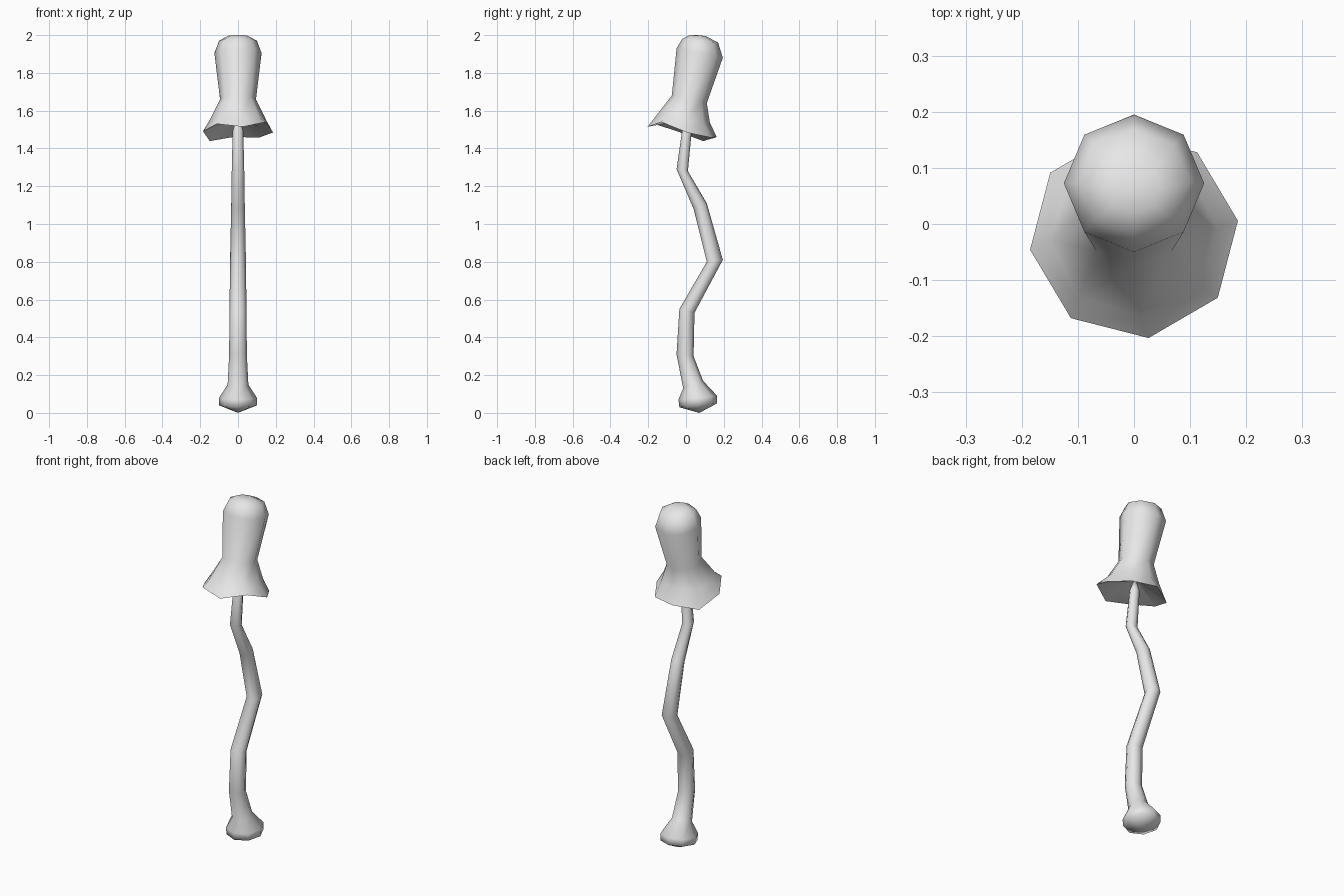
import bpy, bmesh, math

cube = bpy.data.objects.get("Cube")
if cube:
    bpy.data.objects.remove(cube, do_unlink=True)

SIDES = 8

grey = bpy.data.materials.new("plain grey")
grey.use_nodes = True
colour = (0.8, 0.8, 0.8, 1)
grey.diffuse_color = colour
grey.node_tree.nodes["Principled BSDF"].inputs["Base Color"].default_value = colour


def loft(name, rings, start, end, wave=None, wave_ring=None):
    """Skin tilted rings (front y, z, back y, z, half width, twist) and close with end points."""
    bm = bmesh.new()
    loops = []
    for k, (fy, fz, by, bz, half, twist) in enumerate(rings):
        loop = []
        for i in range(SIDES):
            a = math.tau * i / SIDES + math.radians(twist)
            t = (1 + math.sin(a)) / 2
            z = fz + (bz - fz) * t
            if k == wave_ring:
                z += wave[i]
            loop.append(bm.verts.new((half * math.cos(a), fy + (by - fy) * t, z)))
        loops.append(loop)
    first = bm.verts.new((0, *start))
    last = bm.verts.new((0, *end))
    for i in range(SIDES):
        j = (i + 1) % SIDES
        bm.faces.new((first, loops[0][j], loops[0][i]))
        bm.faces.new((last, loops[-1][i], loops[-1][j]))
        for lower, upper in zip(loops, loops[1:]):
            bm.faces.new((lower[i], lower[j], upper[j], upper[i]))
    bmesh.ops.recalc_face_normals(bm, faces=bm.faces[:])
    mesh = bpy.data.meshes.new(name)
    bm.to_mesh(mesh)
    bm.free()
    mesh.materials.append(grey)
    obj = bpy.data.objects.new(name, mesh)
    bpy.context.collection.objects.link(obj)
    bpy.ops.object.select_all(action='DESELECT')
    obj.select_set(True)
    bpy.context.view_layer.objects.active = obj
    bpy.ops.object.shade_smooth_by_angle(angle=math.radians(75))
    return obj


# Crooked stem with a bulbous foot
loft("stem", [
    (-0.035, 0.03, 0.165, 0.05, 0.10, 0),
    (-0.04, 0.07, 0.165, 0.09, 0.10, 0),
    (-0.015, 0.13, 0.09, 0.17, 0.055, 0),
    (-0.05, 0.31, 0.04, 0.30, 0.047, 0),
    (-0.035, 0.55, 0.045, 0.53, 0.045, 0),
    (0.11, 0.80, 0.195, 0.81, 0.042, 0),
    (0.04, 1.08, 0.11, 1.11, 0.036, 0),
    (-0.05, 1.29, 0.01, 1.28, 0.033, 0),
    (-0.02, 1.50, 0.03, 1.49, 0.028, 0),
], (0.07, 0.0), (0.01, 1.58))

# Tall cap: underside, wavy rim, flare, waist and rounded crown
loft("cap", [
    (-0.025, 1.55, 0.035, 1.54, 0.03, 8),
    (-0.205, 1.53, 0.165, 1.45, 0.187, 8),
    (-0.165, 1.565, 0.127, 1.535, 0.15, 4),
    (-0.075, 1.68, 0.11, 1.64, 0.095, 0),
    (-0.05, 1.93, 0.195, 1.88, 0.125, 0),
    (-0.02, 1.98, 0.17, 1.96, 0.10, 0),
    (0.02, 2.0, 0.105, 1.995, 0.05, 0),
], (0.005, 1.56), (0.06, 2.0),
    wave=(0, 0, 0.01, -0.027, -0.005, 0.008, -0.015, 0.026), wave_ring=1)
